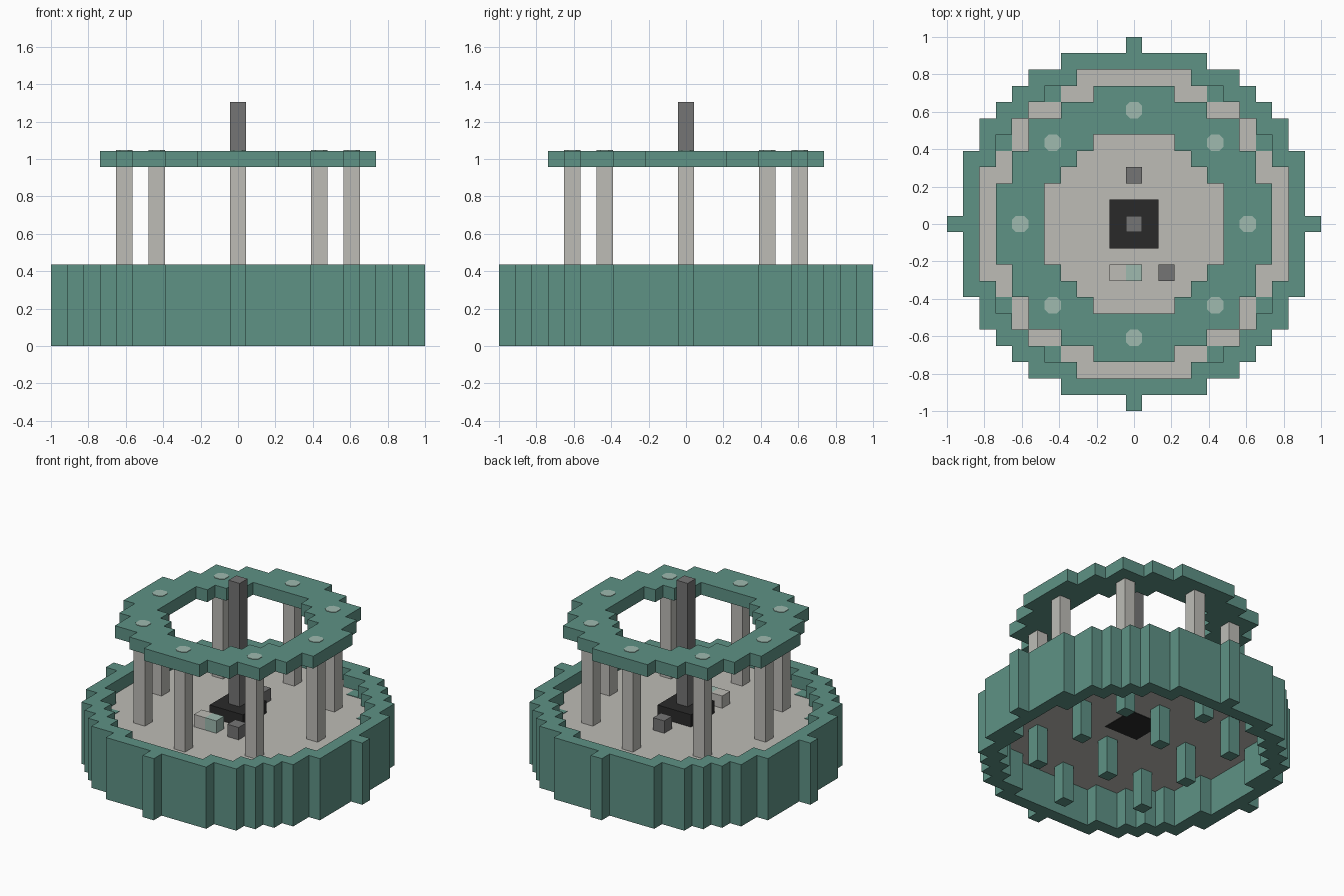
import bpy
import bmesh

if "Cube" in bpy.data.objects:
    bpy.data.objects.remove(bpy.data.objects["Cube"], do_unlink=True)

U = 2 / 23  # one block of the building grid


def material(name, r, g, b):
    m = bpy.data.materials.new(name)
    m.use_nodes = True
    m.diffuse_color = (r, g, b, 1)
    m.node_tree.nodes["Principled BSDF"].inputs["Base Color"].default_value = (r, g, b, 1)
    return m


teal = material("weathered teal", 0.112, 0.287, 0.235)
stone = material("light stone", 0.509, 0.503, 0.468)
pale = material("pale teal", 0.342, 0.491, 0.429)
iron = material("iron grey", 0.178, 0.178, 0.178)
black = material("near black", 0.023, 0.023, 0.023)


def blocks(name, cells, z0, z1, mat):
    """Extrude a set of grid cells from z0 to z1, keeping only outer faces."""
    cells = set(cells)
    bm = bmesh.new()

    def face(points):
        bm.faces.new([bm.verts.new((x * U, y * U, z * U)) for x, y, z in points])

    corners = [(-.5, -.5), (.5, -.5), (.5, .5), (-.5, .5)]
    sides = [(0, -1), (1, 0), (0, 1), (-1, 0)]
    for i, j in cells:
        ring = [(i + a, j + b) for a, b in corners]
        face([(x, y, z1) for x, y in ring])
        face([(x, y, z0) for x, y in reversed(ring)])
        for k, (di, dj) in enumerate(sides):
            if (i + di, j + dj) not in cells:
                (ax, ay), (bx, by) = ring[k], ring[(k + 1) % 4]
                face([(ax, ay, z0), (bx, by, z0), (bx, by, z1), (ax, ay, z1)])
    bmesh.ops.remove_doubles(bm, verts=bm.verts[:], dist=1e-5)
    bmesh.ops.dissolve_limit(bm, angle_limit=0.01, verts=bm.verts[:], edges=bm.edges[:])
    mesh = bpy.data.meshes.new(name)
    bm.to_mesh(mesh)
    bm.free()
    mesh.materials.append(mat)
    obj = bpy.data.objects.new(name, mesh)
    bpy.context.collection.objects.link(obj)
    return obj


def disc(limit, inner=-1):
    span = range(-11, 12)
    return {(i, j) for i in span for j in span if inner < i * i + j * j <= limit}


def mirrored(*points):
    return {(sx * x, sy * y) for x, y in points for sx in (-1, 1) for sy in (-1, 1)}


# Base: round outer wall with a raised floor inside
whole = disc(121)
wall = {(i, j) for i, j in whole
        if any((i + a, j + b) not in whole for a in (-1, 0, 1) for b in (-1, 0, 1))}
blocks("base_wall", wall, 0, 5, teal)
blocks("floor", whole - wall, 3, 4, stone)
blocks("floor_inlays", mirrored((5, 8), (8, 5)), 4, 4.04, teal)

# Staggered support posts under the floor
blocks("support_posts", mirrored((0, 3), (0, 8), (5, 0), (5, 5), (9, 3)), 0, 3, teal)

# Pillars carrying the upper ring, with inlaid caps
pillars = mirrored((7, 0), (0, 7), (5, 5))
blocks("pillars", pillars, 4, 11, stone)
blocks("upper_ring", disc(72, 29), 11, 12, teal)
for n, (i, j) in enumerate(sorted(pillars)):
    cap = blocks(f"pillar_cap_{n + 1}", [(i, j)], 12, 12.04, pale)
    bevel = cap.modifiers.new("rounded corners", "BEVEL")
    bevel.affect = "VERTICES"
    bevel.width = 0.25 * U
    # Only the flat plan outline is rounded
    bevel.affect = "EDGES"
    bevel.limit_method = "WEIGHT"
    attr = cap.data.attributes.new("bevel_weight_edge", "FLOAT", "EDGE")
    for e in cap.data.edges:
        a, b = (cap.data.vertices[v].co for v in e.vertices)
        attr.data[e.index].value = 1.0 if abs(a.z - b.z) > 1e-4 else 0.0

# Central mast on its plinth
blocks("mast_plinth", mirrored((0, 0), (1, 0), (0, 1), (1, 1)), 2.95, 5, black)
blocks("mast", [(0, 0)], 5, 15, iron)

# Small fittings on the floor
blocks("rear_box", [(0, 3)], 4, 5, iron)
blocks("front_box", [(2, -3)], 4, 5, iron)
blocks("bench_stone_half", [(-1, -3)], 4, 5, stone)
blocks("bench_teal_half", [(0, -3)], 4, 5, pale)
